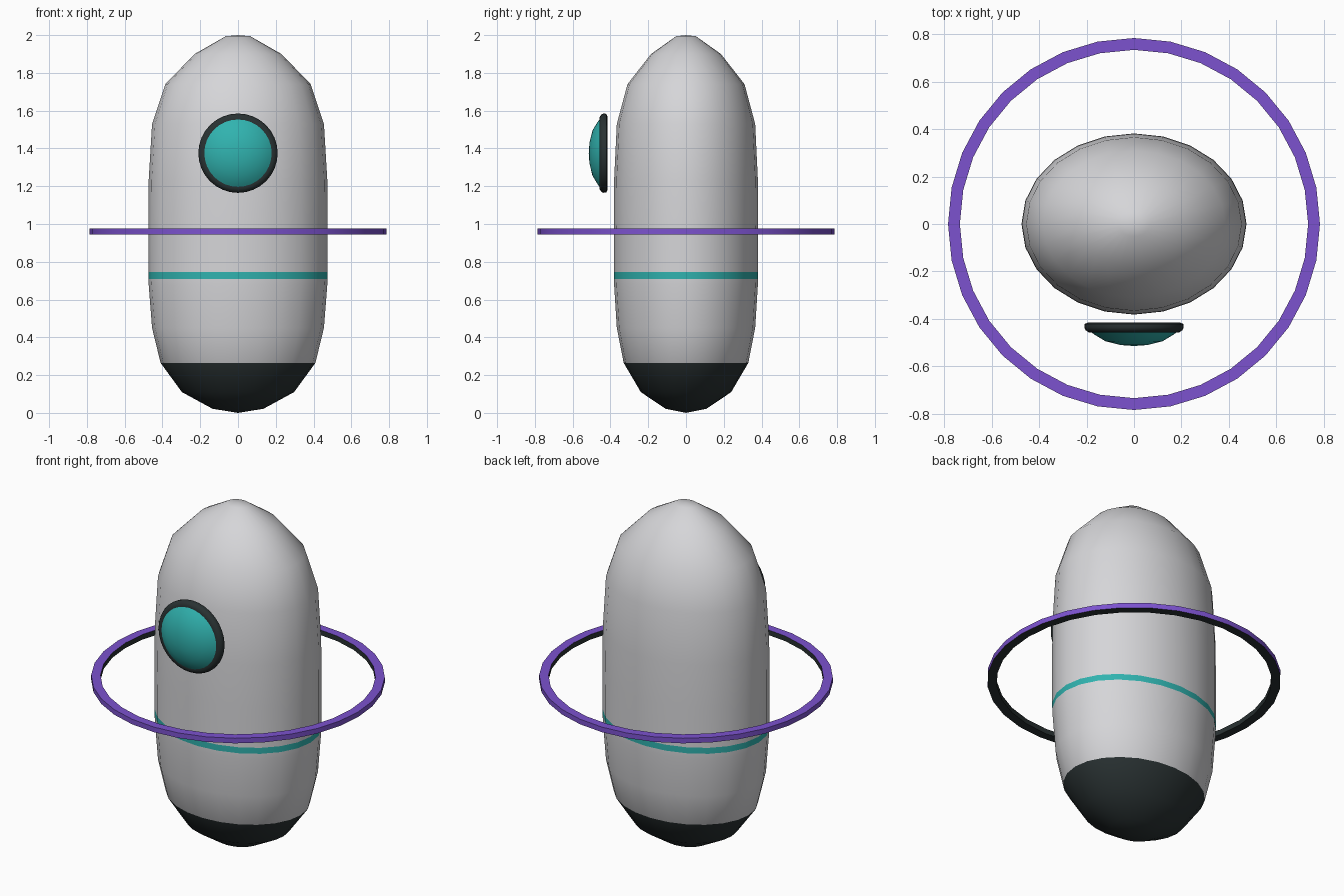
import bpy, bmesh, math
from mathutils import Matrix

if "Cube" in bpy.data.objects:
    bpy.data.objects.remove(bpy.data.objects["Cube"])


def material(name, rgb):
    m = bpy.data.materials.new(name)
    m.diffuse_color = (*rgb, 1)
    m.use_nodes = True
    m.node_tree.nodes["Principled BSDF"].inputs["Base Color"].default_value = m.diffuse_color
    return m


GREY = material("light grey", (0.67, 0.67, 0.69))
DARK = material("charcoal", (0.022, 0.031, 0.032))
TEAL = material("teal", (0.03, 0.45, 0.43))
PURPLE = material("purple", (0.20, 0.085, 0.62))


def lathe(name, profile, sides, mats, closed=False, squash=1.0, matrix=Matrix(), rule=None, angle=40):
    """Revolve (radius, height) points around z; radius 0 makes a pole."""
    bm = bmesh.new()
    rings = []
    for r, z in profile:
        if r == 0:
            rings.append([bm.verts.new((0, 0, z))])
        else:
            rings.append([bm.verts.new((r * math.sin(2 * math.pi * i / sides),
                                        squash * r * math.cos(2 * math.pi * i / sides), z))
                          for i in range(sides)])
    pairs = list(zip(rings, rings[1:]))
    if closed:
        pairs.append((rings[-1], rings[0]))
    for a, b in pairs:
        for i in range(sides):
            j = (i + 1) % sides
            loop = [a[i % len(a)], a[j % len(a)], b[j % len(b)], b[i % len(b)]]
            bm.faces.new(list(dict.fromkeys(loop)))
    bmesh.ops.recalc_face_normals(bm, faces=bm.faces)
    if rule:
        for f in bm.faces:
            f.material_index = rule(f)
    bm.transform(matrix)
    mesh = bpy.data.meshes.new(name)
    bm.to_mesh(mesh)
    bm.free()
    for m in mats:
        mesh.materials.append(m)
    obj = bpy.data.objects.new(name, mesh)
    bpy.context.collection.objects.link(obj)
    bpy.ops.object.select_all(action='DESELECT')
    obj.select_set(True)
    bpy.context.view_layer.objects.active = obj
    bpy.ops.object.shade_smooth_by_angle(angle=math.radians(angle))
    return obj


# Oval capsule body with dark base and thin teal stripe
def body_colour(f):
    z = f.calc_center_median().z
    if z < 0.265:
        return 1
    return 2 if 0.71 < z < 0.745 else 0


body_profile = [(0, 0), (0.135, 0.022), (0.297, 0.11), (0.41, 0.265), (0.455, 0.45),
                (0.473, 0.68), (0.474, 0.71), (0.474, 0.745), (0.475, 0.98), (0.473, 1.23),
                (0.455, 1.53), (0.385, 1.74), (0.23, 1.90), (0.065, 1.994), (0, 2.0)]
lathe("body", body_profile, 24, [GREY, DARK, TEAL], squash=0.805, rule=body_colour, angle=60)


# Floating hoop: purple on top and outside, dark beneath and inside
def hoop_colour(f):
    n, c = f.normal, f.calc_center_median()
    outward = n.x * c.x + n.y * c.y
    return 0 if n.z > 0.5 or outward > 0.1 else 1


lathe("hoop", [(0.735, 0.945), (0.785, 0.945), (0.785, 0.975), (0.735, 0.975)], 32,
      [PURPLE, DARK], closed=True, rule=hoop_colour, angle=30)

# Porthole facing forward: the lathe axis points to -y
facing = Matrix.Translation((0, 0, 1.375)) @ Matrix.Rotation(math.radians(90), 4, 'X')
lathe("porthole_rim", [(0, 0.415), (0.192, 0.415), (0.208, 0.422), (0.21, 0.436),
                       (0.205, 0.448), (0.19, 0.458), (0.176, 0.458), (0, 0.455)],
      32, [DARK], matrix=facing)
lathe("porthole_glass", [(0.181, 0.456), (0.165, 0.468), (0.12, 0.495), (0.055, 0.511), (0, 0.515)],
      32, [TEAL], matrix=facing, angle=60)
